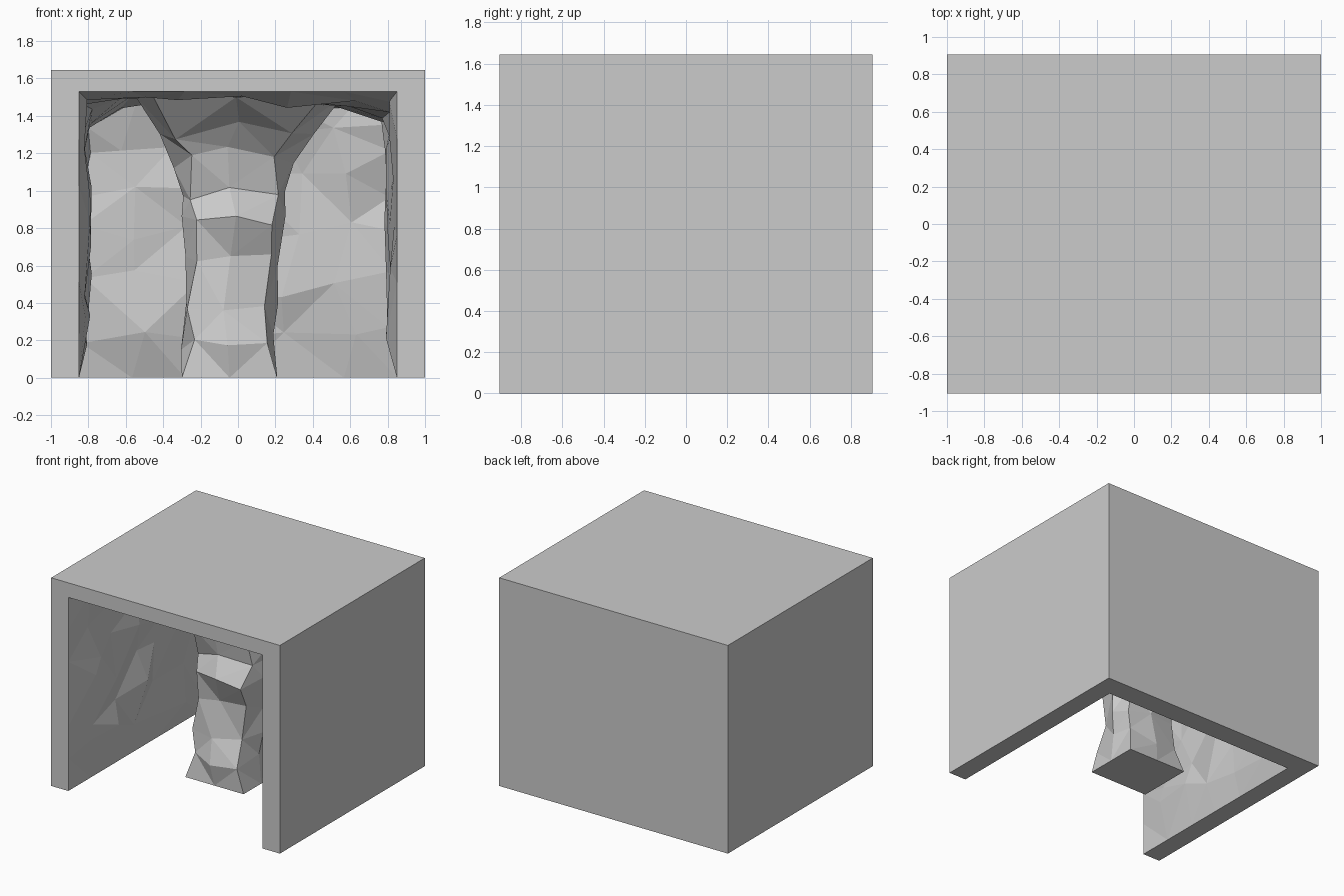
import bpy, bmesh, random
from mathutils import Vector

if "Cube" in bpy.data.objects:
    bpy.data.objects.remove(bpy.data.objects["Cube"])

random.seed(7)
W, D, H = 1.0, 0.905, 1.645          # outer half width, half depth, height
IW, IB, IH = 0.85, 0.735, 1.53       # cavity half width, back plane, height


def finish(name, bm):
    me = bpy.data.meshes.new(name)
    bm.to_mesh(me)
    bm.free()
    ob = bpy.data.objects.new(name, me)
    bpy.context.collection.objects.link(ob)
    return ob


def rnd(a):
    return random.uniform(-a, a)


# Outer shell: plain walls plus the U-shaped front frame and bottom rim
bm = bmesh.new()


def face(pts):
    bm.faces.new([bm.verts.new(p) for p in pts])


face([(-W, -D, 0), (-W, -D, H), (-W, D, H), (-W, D, 0)][::-1])
face([(W, -D, 0), (W, -D, H), (W, D, H), (W, D, 0)])
face([(-W, D, 0), (-W, D, H), (W, D, H), (W, D, 0)])
face([(-W, -D, H), (W, -D, H), (W, D, H), (-W, D, H)])
u_front = [(-W, 0), (-W, H), (W, H), (W, 0), (IW, 0), (IW, IH), (-IW, IH), (-IW, 0)]
face([(x, -D, z) for x, z in u_front])
u_base = [(-W, -D), (-W, D), (W, D), (W, -D), (IW, -D), (IW, IB), (-IW, IB), (-IW, -D)]
face([(x, y, 0) for x, y in u_base])
bmesh.ops.remove_doubles(bm, verts=bm.verts, dist=1e-4)
bmesh.ops.recalc_face_normals(bm, faces=bm.faces)
finish("outer_shell", bm)

# Rock lining: open box, subdivided, pushed inwards at random
bm = bmesh.new()
bmesh.ops.create_cube(bm, size=1)
bmesh.ops.delete(bm, geom=[f for f in bm.faces if f.normal.y < -0.5 or f.normal.z < -0.5],
                 context='FACES')
for v in bm.verts:
    v.co = Vector((v.co.x * 2 * IW, (v.co.y + 0.5) * (IB + D) - D, (v.co.z + 0.5) * IH))
bmesh.ops.subdivide_edges(bm, edges=bm.edges, cuts=5, use_grid_fill=True)
for v in bm.verts:
    if v.is_boundary:
        continue
    x, y, z = v.co
    t = (y + D) / (IB + D)
    side, back, top = abs(x) > IW - .01, y > IB - .01, z > IH - .01
    s = 1 if x > 0 else -1
    # slide inside the plane for irregular triangles
    if not side:
        v.co.x += rnd(0.08)
    if not back:
        v.co.y += rnd(0.08)
    if not top:
        v.co.z += rnd(0.08)
    # push inwards
    if side:
        v.co.x -= s * random.uniform(0.01, 0.07)
    if back:
        v.co.y -= random.uniform(0.01, 0.10)
    if top:
        v.co.z -= random.uniform(0.02, 0.09)
        # arched upper corners, stronger towards the back
        if side:
            v.co.z -= 0.13 * t
            v.co.x -= s * 0.02 * t
        if back:
            v.co.y -= 0.06
bmesh.ops.triangulate(bm, faces=bm.faces, quad_method='SHORT_EDGE')
bmesh.ops.recalc_face_normals(bm, faces=bm.faces)
bmesh.ops.reverse_faces(bm, faces=bm.faces) if sum(
    f.normal.z * f.calc_area() for f in bm.faces) > 0 else None
finish("rock_lining", bm)

# Rock pillar: rings of z, x0, x1, y0, y1, noise; flares out into the ceiling
rings = [
    (0.00, -0.30, 0.21, -0.23, 0.21, 0.00),
    (0.19, -0.29, 0.20, -0.26, 0.20, 0.02),
    (0.38, -0.30, 0.20, -0.19, 0.19, 0.025),
    (0.62, -0.28, 0.20, -0.19, 0.19, 0.025),
    (0.84, -0.28, 0.24, -0.24, 0.20, 0.025),
    (1.00, -0.29, 0.25, -0.17, 0.21, 0.025),
    (1.18, -0.33, 0.27, -0.23, 0.24, 0.03),
    (1.32, -0.42, 0.37, -0.34, 0.34, 0.03),
    (1.50, -0.58, 0.54, -0.56, 0.52, 0.03),
]
around = [(-1, -1), (0, -1), (1, -1), (1, 0), (1, 1), (0, 1), (-1, 1), (-1, 0)]
bm = bmesh.new()
loops = []
for z, x0, x1, y0, y1, n in rings:
    loop = []
    for a, b in around:
        k = 0.83 if a and b and z > 0 else 1.0
        p = ((x0 + x1) / 2 + a * k * (x1 - x0) / 2 + rnd(n) * 1.2,
             (y0 + y1) / 2 + b * k * (y1 - y0) / 2 + rnd(n) * 1.2,
             z + rnd(n) * 2 * (z < 1.4))
        loop.append(bm.verts.new(p))
    loops.append(loop)
for lo, hi in zip(loops, loops[1:]):
    for i in range(8):
        j = (i + 1) % 8
        bm.faces.new((lo[i], lo[j], hi[j], hi[i]))
bm.faces.new(loops[0][::-1])
bmesh.ops.triangulate(bm, faces=[f for f in bm.faces if len(f.verts) == 4],
                      quad_method='SHORT_EDGE')
finish("rock_pillar", bm)
